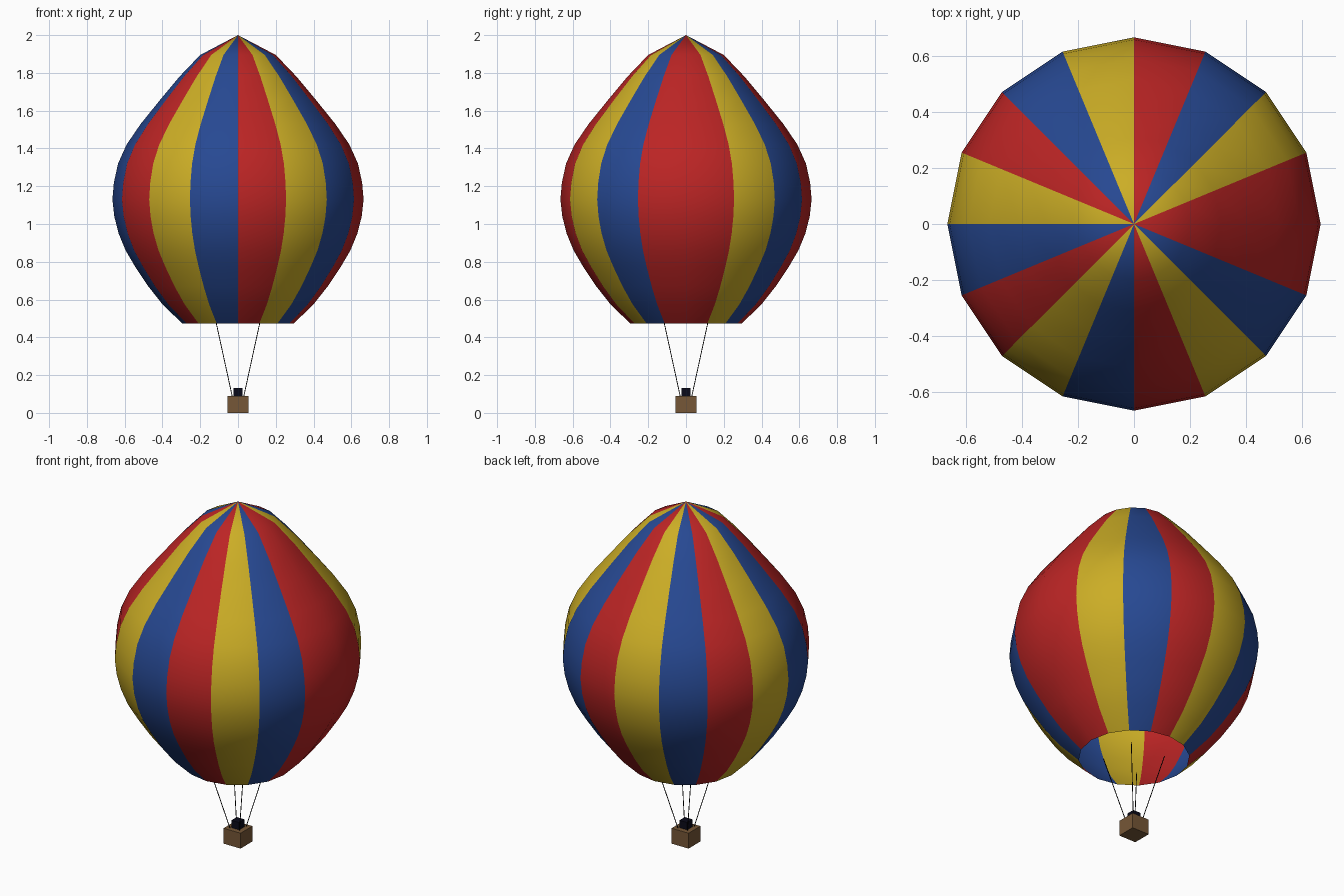
import bpy, bmesh, math
from mathutils import Vector

cube = bpy.data.objects.get("Cube")
if cube:
    bpy.data.objects.remove(cube, do_unlink=True)


def material(name, rgb):
    m = bpy.data.materials.new(name)
    m.use_nodes = True
    m.diffuse_color = (*rgb, 1)
    m.node_tree.nodes["Principled BSDF"].inputs["Base Color"].default_value = (*rgb, 1)
    return m


red = material("red fabric", (0.50, 0.018, 0.018))
yellow = material("yellow fabric", (0.60, 0.42, 0.019))
blue = material("blue fabric", (0.020, 0.066, 0.29))
wicker = material("brown wicker", (0.18, 0.095, 0.038))
metal = material("dark metal", (0.003, 0.003, 0.010))
rope = material("black rope", (0.002, 0.002, 0.002))


def make_object(name, bm, mats):
    mesh = bpy.data.meshes.new(name)
    bm.to_mesh(mesh)
    bm.free()
    for m in mats:
        mesh.materials.append(m)
    ob = bpy.data.objects.new(name, mesh)
    bpy.context.collection.objects.link(ob)
    return ob


def box(name, width, z0, z1, mat):
    bm = bmesh.new()
    bmesh.ops.create_cube(bm, size=1)
    bmesh.ops.scale(bm, vec=(width, width, z1 - z0), verts=bm.verts)
    bmesh.ops.translate(bm, vec=(0, 0, (z0 + z1) / 2), verts=bm.verts)
    return make_object(name, bm, [mat])


def rod(name, start, end, radius, mat):
    a, b = Vector(start), Vector(end)
    bm = bmesh.new()
    bmesh.ops.create_cone(bm, cap_ends=True, segments=6, radius1=radius,
                          radius2=radius, depth=(b - a).length)
    ob = make_object(name, bm, [mat])
    ob.location = (a + b) / 2
    ob.rotation_euler = (b - a).to_track_quat("Z", "Y").to_euler()
    return ob


# Envelope: open-mouthed shell of sixteen gores in three repeating colours
GORES = 16
profile = [(0.295, 0.473), (0.40, 0.575), (0.475, 0.67), (0.545, 0.775),
           (0.595, 0.86), (0.632, 0.95), (0.655, 1.04), (0.665, 1.13),
           (0.657, 1.22), (0.635, 1.32), (0.59, 1.42), (0.515, 1.53),
           (0.41, 1.66), (0.31, 1.78), (0.2, 1.895)]
bm = bmesh.new()
rings = []
for r, z in profile:
    angles = [2 * math.pi * k / GORES for k in range(GORES)]
    rings.append([bm.verts.new((r * math.cos(a), r * math.sin(a), z)) for a in angles])
apex = bm.verts.new((0, 0, 2))
for k in range(GORES):
    n = (k + 1) % GORES
    gore = [bm.faces.new((lo[k], lo[n], hi[n], hi[k])) for lo, hi in zip(rings, rings[1:])]
    gore.append(bm.faces.new((rings[-1][k], rings[-1][n], apex)))
    for f in gore:
        f.material_index = k % 3
        f.smooth = True
make_object("envelope", bm, [red, yellow, blue])

# Basket and burner
box("basket", 0.11, 0, 0.09, wicker)
box("burner", 0.05, 0.09, 0.133, metal)

# Four ropes from the basket to the mouth
for sx, side in ((-1, "right"), (1, "left")):
    for sy, end in ((-1, "front"), (1, "back")):
        rod(f"rope_{end}_{side}", (sx * 0.03, sy * 0.03, 0.085),
            (sx * 0.115, sy * 0.115, 0.475), 0.0022, rope)
